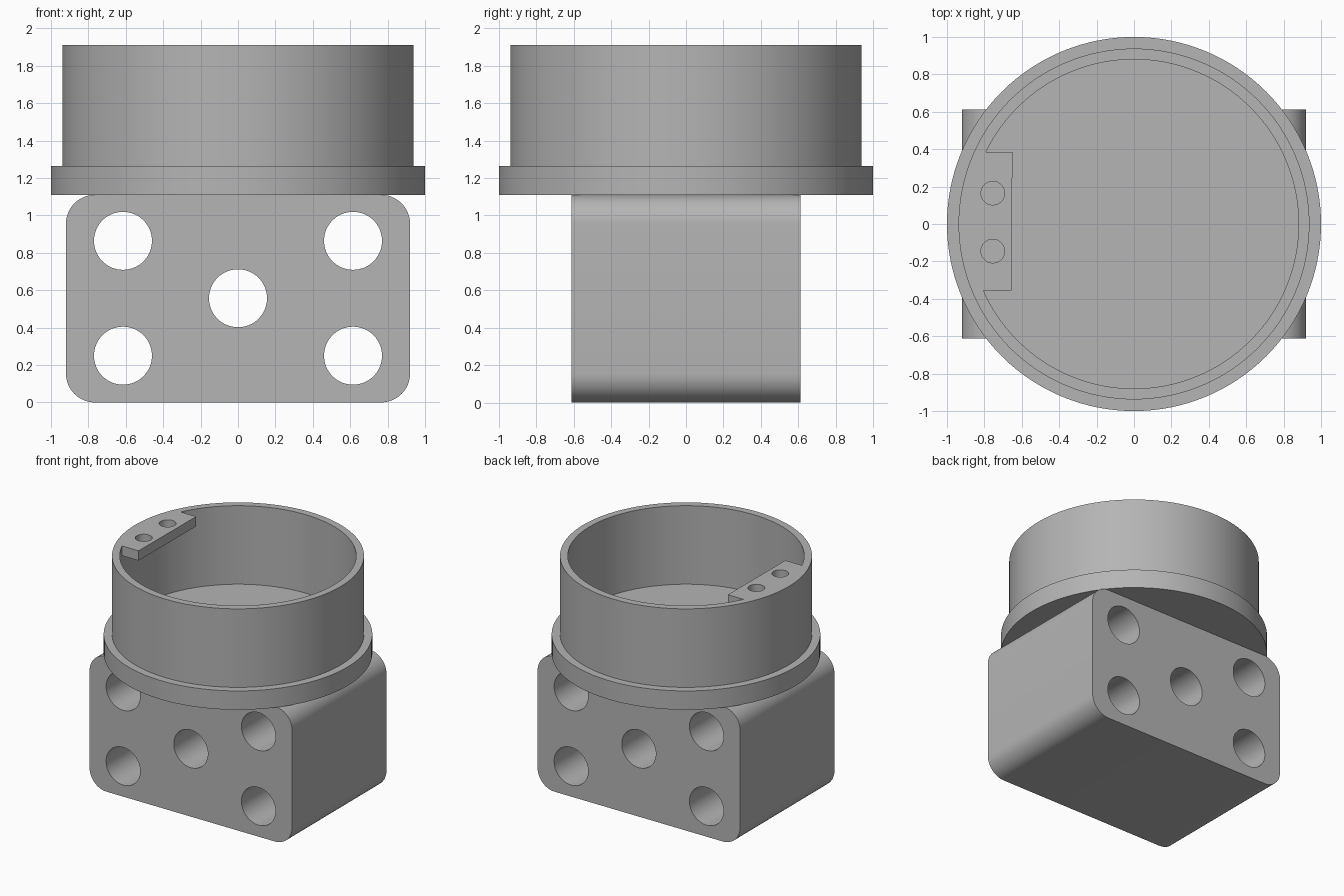
import bpy, bmesh, math
from mathutils import Matrix

default = bpy.data.objects.get("Cube")
if default:
    bpy.data.objects.remove(default)

grey = bpy.data.materials.new("plain grey")
grey.use_nodes = True
COLOUR = (0.46, 0.46, 0.46, 1)
grey.diffuse_color = COLOUR
grey.node_tree.nodes["Principled BSDF"].inputs["Base Color"].default_value = COLOUR

RIM_TOP, FLOOR, BLOCK_TOP = 1.91, 1.265, 1.11
INNER, OUTER = 0.88, 0.938


def add_object(name, bm):
    bmesh.ops.recalc_face_normals(bm, faces=bm.faces)
    mesh = bpy.data.meshes.new(name)
    bm.to_mesh(mesh)
    bm.free()
    mesh.materials.append(grey)
    obj = bpy.data.objects.new(name, mesh)
    bpy.context.collection.objects.link(obj)
    return obj


def prism(name, outline, height):
    """Extrude a closed outline of 3D points along z."""
    bm = bmesh.new()
    face = bm.faces.new([bm.verts.new(p) for p in outline])
    top = bmesh.ops.extrude_face_region(bm, geom=[face])["geom"]
    bmesh.ops.translate(bm, vec=(0, 0, height),
                        verts=[v for v in top if isinstance(v, bmesh.types.BMVert)])
    return add_object(name, bm)


def drill(obj, name, centres, radius, depth, turn=Matrix()):
    """Cut round holes through an object with one hidden cutter."""
    bm = bmesh.new()
    for c in centres:
        bmesh.ops.create_cone(bm, cap_ends=True, segments=64, radius1=radius,
                              radius2=radius, depth=depth,
                              matrix=Matrix.Translation(c) @ turn)
    cutter = add_object(name, bm)
    cutter.hide_render = True
    cutter.hide_set(True)
    mod = obj.modifiers.new("holes", 'BOOLEAN')
    mod.operation, mod.solver, mod.object = 'DIFFERENCE', 'EXACT', cutter


def smooth(obj):
    bpy.ops.object.select_all(action='DESELECT')
    obj.select_set(True)
    bpy.context.view_layer.objects.active = obj
    for mod in list(obj.modifiers):
        bpy.ops.object.modifier_apply(modifier=mod.name)
    bpy.ops.object.shade_smooth_by_angle(angle=math.radians(30))


# Mounting block: box with four rounded long edges and five through holes
bm = bmesh.new()
bmesh.ops.create_cube(bm, size=1, matrix=Matrix.Translation((0, 0, BLOCK_TOP / 2))
                      @ Matrix.Diagonal((1.84, 1.225, BLOCK_TOP, 1)))
long_edges = [e for e in bm.edges
              if abs(e.verts[0].co.y - e.verts[1].co.y) > 1]
bmesh.ops.bevel(bm, geom=long_edges, offset=0.155, segments=12,
                profile=0.5, affect='EDGES')
block = add_object("mounting_block", bm)
mid = BLOCK_TOP / 2 + 0.002
centres = [(x, 0, mid + z) for x in (-0.615, 0.615) for z in (-0.307, 0.307)]
drill(block, "block_hole_cutter", centres + [(0, 0, mid)], 0.155, 2,
      Matrix.Rotation(math.pi / 2, 4, 'X'))
smooth(block)

# Round cup with flange: spun profile
profile = [(0, BLOCK_TOP), (1, BLOCK_TOP), (1, FLOOR), (OUTER, FLOOR),
           (OUTER, RIM_TOP), (INNER, RIM_TOP), (INNER, FLOOR), (0, FLOOR)]
bm = bmesh.new()
verts = [bm.verts.new((r, 0, z)) for r, z in profile]
edges = [bm.edges.new(pair) for pair in zip(verts, verts[1:])]
bmesh.ops.spin(bm, geom=verts + edges, cent=(0, 0, 0), axis=(0, 0, 1),
               angle=math.tau, steps=128)
bmesh.ops.remove_doubles(bm, verts=bm.verts, dist=0.0001)
smooth(add_object("flanged_cup", bm))

# Screw ledge inside the rim: straight inner side, curved outer side
LEDGE = 0.08
y_low, y_high, reach = -0.355, 0.385, INNER + 0.004
start, end = math.asin(y_low / reach), math.asin(y_high / reach)
arc = [start + (end - start) * i / 20 for i in range(21)]
base = RIM_TOP - LEDGE
outline = [(-reach * math.cos(a), reach * math.sin(a), base) for a in arc]
outline += [(-0.65, y_high, base), (-0.655, y_low, base)]
ledge = prism("screw_ledge", outline, LEDGE)
drill(ledge, "ledge_hole_cutter",
      [(-0.755, y, RIM_TOP) for y in (-0.145, 0.165)], 0.063, 0.4)
smooth(ledge)
